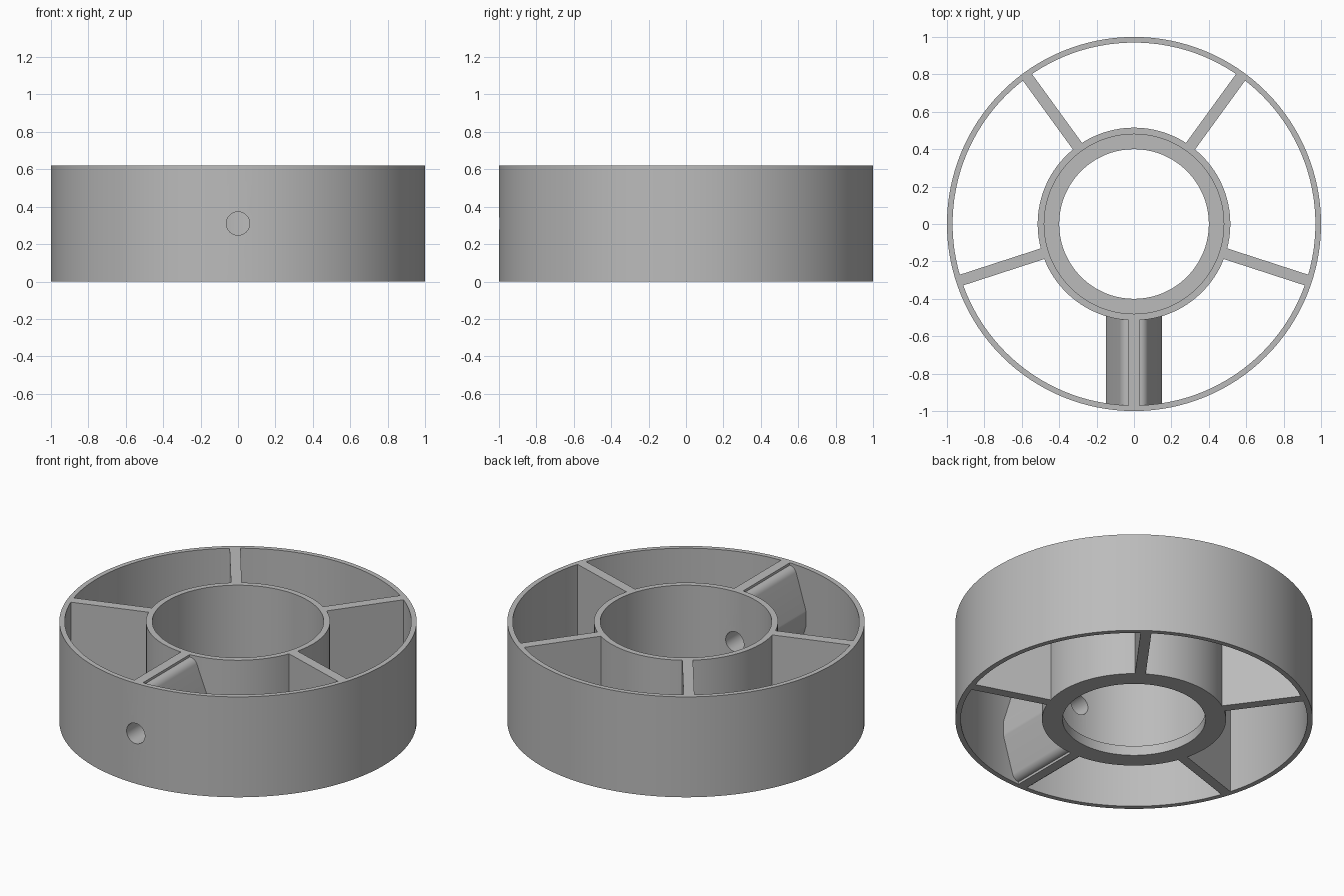
import bpy, bmesh, math
from mathutils import Matrix

if "Cube" in bpy.data.objects:
    bpy.data.objects.remove(bpy.data.objects["Cube"])

HEIGHT = 0.62
SEG = 128

grey = bpy.data.materials.new("grey_plastic")
grey.diffuse_color = (0.5, 0.5, 0.5, 1)
grey.use_nodes = True
grey.node_tree.nodes["Principled BSDF"].inputs["Base Color"].default_value = grey.diffuse_color


def finish(name, bm):
    bmesh.ops.recalc_face_normals(bm, faces=bm.faces)
    mesh = bpy.data.meshes.new(name)
    bm.to_mesh(mesh)
    bm.free()
    mesh.materials.append(grey)
    obj = bpy.data.objects.new(name, mesh)
    bpy.context.collection.objects.link(obj)
    return obj


def lathe(name, profile):
    """Closed (radius, z) profile swept around the z axis."""
    bm = bmesh.new()
    rings = []
    for i in range(SEG):
        a = 2 * math.pi * i / SEG
        rings.append([bm.verts.new((r * math.cos(a), r * math.sin(a), z)) for r, z in profile])
    n = len(profile)
    for i in range(SEG):
        a, b = rings[i], rings[(i + 1) % SEG]
        for j in range(n):
            k = (j + 1) % n
            bm.faces.new((a[j], b[j], b[k], a[k]))
    return finish(name, bm)


def bar(name, profile, start, end, angle=0.0):
    """(x, z) profile extruded outward along -y, then turned around z."""
    bm = bmesh.new()
    a = [bm.verts.new((x, -start, z)) for x, z in profile]
    b = [bm.verts.new((x, -end, z)) for x, z in profile]
    bm.faces.new(a)
    bm.faces.new(b)
    n = len(profile)
    for i in range(n):
        j = (i + 1) % n
        bm.faces.new((a[i], a[j], b[j], b[i]))
    bmesh.ops.rotate(bm, verts=bm.verts, cent=(0, 0, 0), matrix=Matrix.Rotation(angle, 3, 'Z'))
    return finish(name, bm)


def arc(cx, cz, r, a0, a1, steps=8):
    return [(cx + r * math.cos(math.radians(a0 + (a1 - a0) * i / steps)),
             cz + r * math.sin(math.radians(a0 + (a1 - a0) * i / steps))) for i in range(steps + 1)]


# Outer rim, and hub with an inward lip at the bottom
rim = lathe("outer_rim", [(0.97, 0), (1, 0), (1, HEIGHT), (0.97, HEIGHT)])
hub = lathe("hub", [(0.40, 0), (0.515, 0), (0.515, HEIGHT), (0.48, HEIGHT), (0.48, 0.06), (0.40, 0.06)])

# Four plain spokes
w = 0.03
rect = [(-w, 0), (w, 0), (w, HEIGHT), (-w, HEIGHT)]
parts = [rim, hub]
for k in range(1, 5):
    parts.append(bar(f"spoke_{k}", rect, 0.495, 0.985, math.radians(72 * k)))

# Front spoke swelling into a rounded boss around the bolt hole
mid = HEIGHT / 2
quarter = [(w, HEIGHT)] + arc(w, 0.557, 0.048, 90, 19) + arc(0.10, mid + 0.035, 0.05, 19, 0, 5)
right = quarter + [(x, HEIGHT - z) for x, z in reversed(quarter)]
boss = bar("front_boss", right + [(-x, z) for x, z in reversed(right)], 0.487, 0.982)
parts.append(boss)

# Bolt hole through rim, boss and hub wall
hole = [(x, z) for x, z in arc(0, mid, 0.0625, 0, 360, 48)[:-1]]
cutter = bar("bolt_hole_cutter", hole, 0.3, 1.1)
cutter.hide_render = True
for obj in (rim, hub, boss):
    mod = obj.modifiers.new("bolt_hole", 'BOOLEAN')
    mod.operation = 'DIFFERENCE'
    mod.solver = 'EXACT'
    mod.object = cutter
    bpy.context.view_layer.objects.active = obj
    bpy.ops.object.modifier_apply(modifier=mod.name)
bpy.data.objects.remove(cutter)

# Smooth round walls, crisp edges
bpy.ops.object.select_all(action='DESELECT')
for obj in parts:
    obj.select_set(True)
bpy.context.view_layer.objects.active = rim
bpy.ops.object.shade_smooth_by_angle(angle=math.radians(30))
